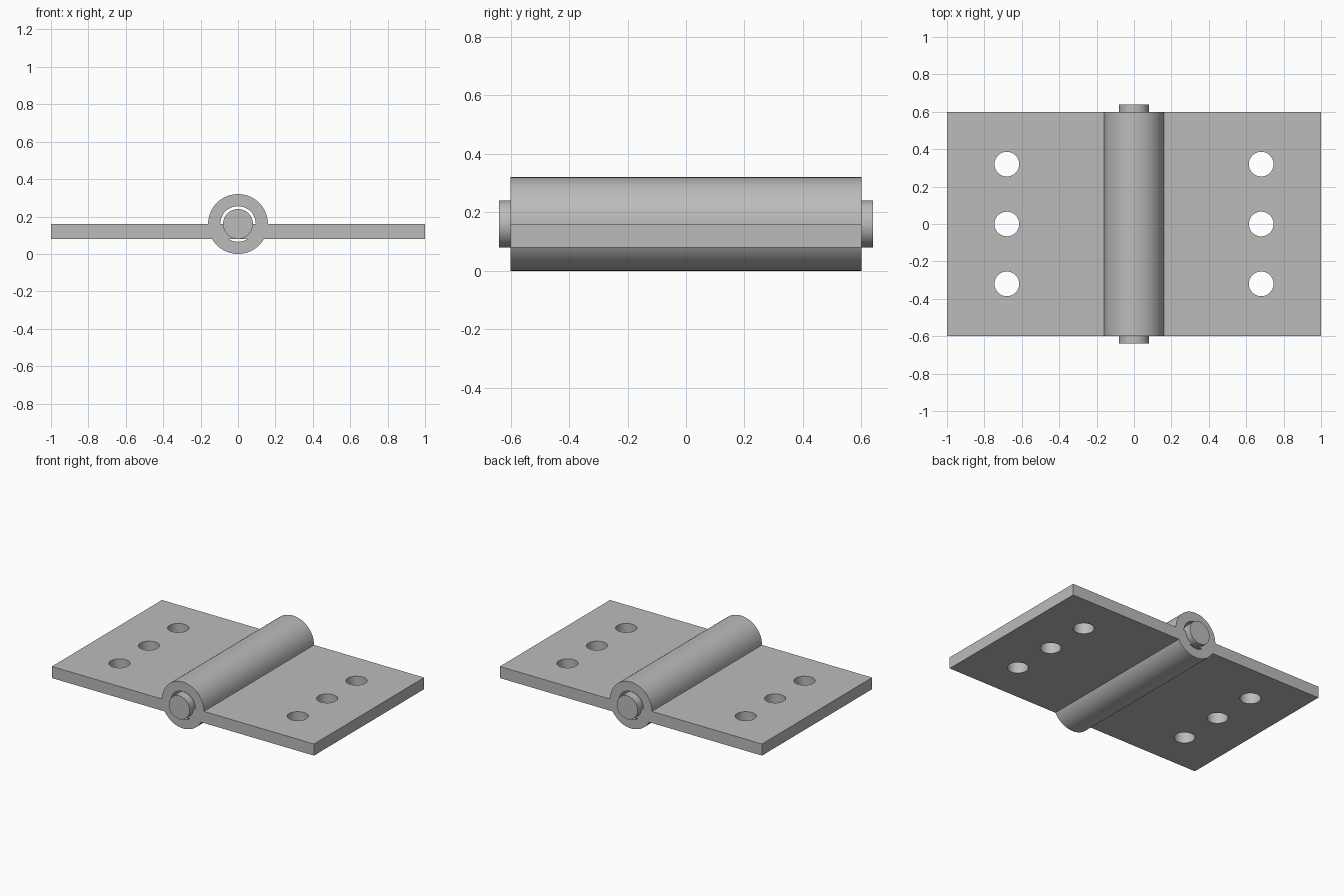
import bpy
from math import radians

cube = bpy.data.objects.get("Cube")
if cube:
    bpy.data.objects.remove(cube, do_unlink=True)

steel = bpy.data.materials.new("grey steel")
steel.use_nodes = True
colour = (0.5, 0.5, 0.5, 1)
steel.diffuse_color = colour
steel.node_tree.nodes["Principled BSDF"].inputs["Base Color"].default_value = colour

AXIS_Z = 0.16


def rod(name, radius, length, location, along_y=False, sides=64):
    bpy.ops.mesh.primitive_cylinder_add(
        vertices=sides, radius=radius, depth=length, location=location,
        rotation=(radians(90) if along_y else 0, 0, 0))
    obj = bpy.context.object
    obj.name = name
    obj.data.materials.append(steel)
    return obj


def combine(target, other, operation):
    mod = target.modifiers.new(operation.lower(), 'BOOLEAN')
    mod.operation = operation
    mod.solver = 'EXACT'
    mod.object = other
    bpy.context.view_layer.objects.active = target
    bpy.ops.object.modifier_apply(modifier=mod.name)
    bpy.data.objects.remove(other, do_unlink=True)


def smooth(obj):
    bpy.ops.object.select_all(action='DESELECT')
    obj.select_set(True)
    bpy.context.view_layer.objects.active = obj
    bpy.ops.object.shade_smooth_by_angle(angle=radians(30))


# Barrel with an open bore
barrel = rod("barrel", 0.16, 1.2, (0, 0, AXIS_Z), True)
combine(barrel, rod("bore", 0.095, 1.4, (0, 0, AXIS_Z), True), 'DIFFERENCE')

# Flat leaves, reaching through the barrel to the pin
bpy.ops.mesh.primitive_cube_add(size=1, location=(0, 0, 0.12))
leaves = bpy.context.object
leaves.name = "hinge_leaves_and_barrel"
leaves.scale = (2, 1.2, 0.08)
bpy.ops.object.transform_apply(location=False, rotation=False, scale=True)
leaves.data.materials.append(steel)
combine(leaves, barrel, 'UNION')

# Screw holes
for x in (-0.68, 0.68):
    for y in (-0.32, 0, 0.32):
        combine(leaves, rod("screw_hole", 0.066, 0.4, (x, y, 0.12), sides=48), 'DIFFERENCE')
smooth(leaves)

# Pin, protruding at both ends
smooth(rod("hinge_pin", 0.08, 1.28, (0, 0, AXIS_Z), True))
